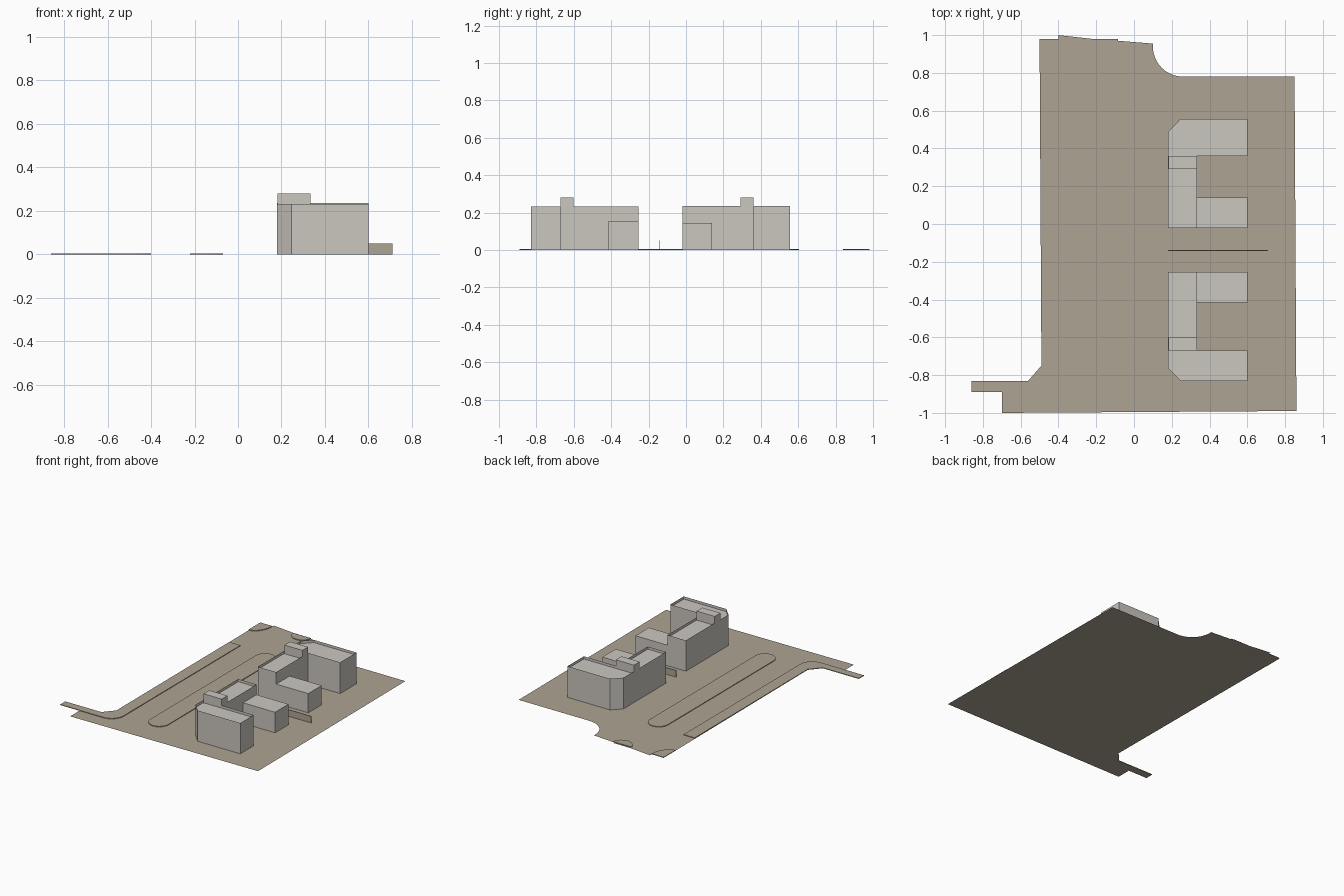
import bpy, bmesh
from math import sin, cos, radians

if "Cube" in bpy.data.objects:
    bpy.data.objects.remove(bpy.data.objects["Cube"])

K = 0.005  # kerb height


def material(name, rgb):
    m = bpy.data.materials.new(name)
    m.diffuse_color = (*rgb, 1)
    m.use_nodes = True
    m.node_tree.nodes["Principled BSDF"].inputs["Base Color"].default_value = m.diffuse_color
    return m


TAN = material("paving", (0.42, 0.37, 0.29))
STONE = material("stone", (0.60, 0.57, 0.53))


def arc(cx, cy, rx, ry, a0, a1, n=10):
    """Points along an elliptical arc, angles in degrees."""
    out = []
    for i in range(n + 1):
        a = radians(a0 + (a1 - a0) * i / n)
        out.append((cx + rx * cos(a), cy + ry * sin(a)))
    return out


def prism(name, outline, z0, z1, mat, recess=0.0):
    """Walls round an outline with a flat top, sunk by recess to leave a parapet."""
    area = sum(a[0] * b[1] - b[0] * a[1]
               for a, b in zip(outline, outline[1:] + outline[:1]))
    pts = outline if area > 0 else outline[::-1]
    bm = bmesh.new()
    top = [bm.verts.new((x, y, z1 - recess)) for x, y in pts]
    bm.faces.new(top)
    levels = [top]
    if z1 > z0:
        levels.insert(0, [bm.verts.new((x, y, z0)) for x, y in pts])
    if recess:
        levels.append([bm.verts.new((x, y, z1)) for x, y in pts])
    n = len(pts)
    for lo, hi in zip(levels, levels[1:]):
        for i in range(n):
            j = (i + 1) % n
            bm.faces.new((lo[i], lo[j], hi[j], hi[i]))
    me = bpy.data.meshes.new(name)
    bm.to_mesh(me)
    bm.free()
    me.materials.append(mat)
    ob = bpy.data.objects.new(name, me)
    bpy.context.collection.objects.link(ob)
    return ob


def rect(x0, x1, y0, y1):
    return [(x0, y0), (x1, y0), (x1, y1), (x0, y1)]


# Ground sheet with the scooped far corner
ground = [(-0.70, -1.0), (0.86, -0.99), (0.85, 0.78)]
ground += arc(0.26, 0.94, 0.16, 0.16, 270, 180, 12)
ground += [(0.10, 0.955), (-0.085, 0.97), (-0.085, 0.98), (-0.22, 0.98),
           (-0.40, 1.0), (-0.40, 0.98), (-0.50, 0.98), (-0.49, -0.75),
           (-0.56, -0.83), (-0.86, -0.83), (-0.86, -0.89), (-0.70, -0.89)]
prism("ground", ground, 0, 0, TAN)

# Raised pavement along the left edge
pavement = [(-0.86, -0.83), (-0.86, -0.89)]
pavement += arc(-0.50, -0.79, 0.10, 0.10, 270, 360)
pavement += [(-0.40, 0.60), (-0.493, 0.60), (-0.49, -0.75), (-0.56, -0.83)]
prism("left_pavement", pavement, 0, K, TAN)

# Kerbed corner and traffic islands
prism("far_corner_kerb", [(-0.50, 0.98)] + arc(-0.50, 0.98, 0.10, 0.14, 270, 360),
      0, K, TAN)
prism("long_island", arc(-0.145, -0.73, 0.075, 0.075, 180, 360)
      + arc(-0.145, 0.53, 0.075, 0.075, 0, 180), 0, K, TAN)
prism("far_island", arc(-0.145, 0.97, 0.075, 0.07, 180, 360), 0, K, TAN)

# Low wall between the two buildings
prism("dividing_wall", rect(0.18, 0.71, -0.143, -0.138), 0, 0.05, TAN)


def building(tag, y0, s, notch, height, low_height):
    """C-shaped block growing from y0 in direction s; notch = start of the tall wing."""
    def Y(t):
        return y0 + s * t
    prism(tag + "_spine", rect(0.18, 0.333, Y(0), Y(notch)), 0, height, STONE, 0.02)
    prism(tag + "_tall_wing", [
        (0.18, Y(notch)), (0.60, Y(notch)), (0.60, Y(0.575)),
        (0.245, Y(0.575)), (0.18, Y(0.508))], 0, height, STONE, 0.02)
    prism(tag + "_low_wing", rect(0.333, 0.60, Y(0), Y(0.16)), 0, low_height, STONE)
    prism(tag + "_stair_head", rect(0.182, 0.333, Y(notch - 0.068), Y(notch)),
          height - 0.02, 0.28, STONE)


building("rear_block", -0.02, 1, 0.38, 0.235, 0.145)
building("front_block", -0.255, -1, 0.415, 0.232, 0.155)
